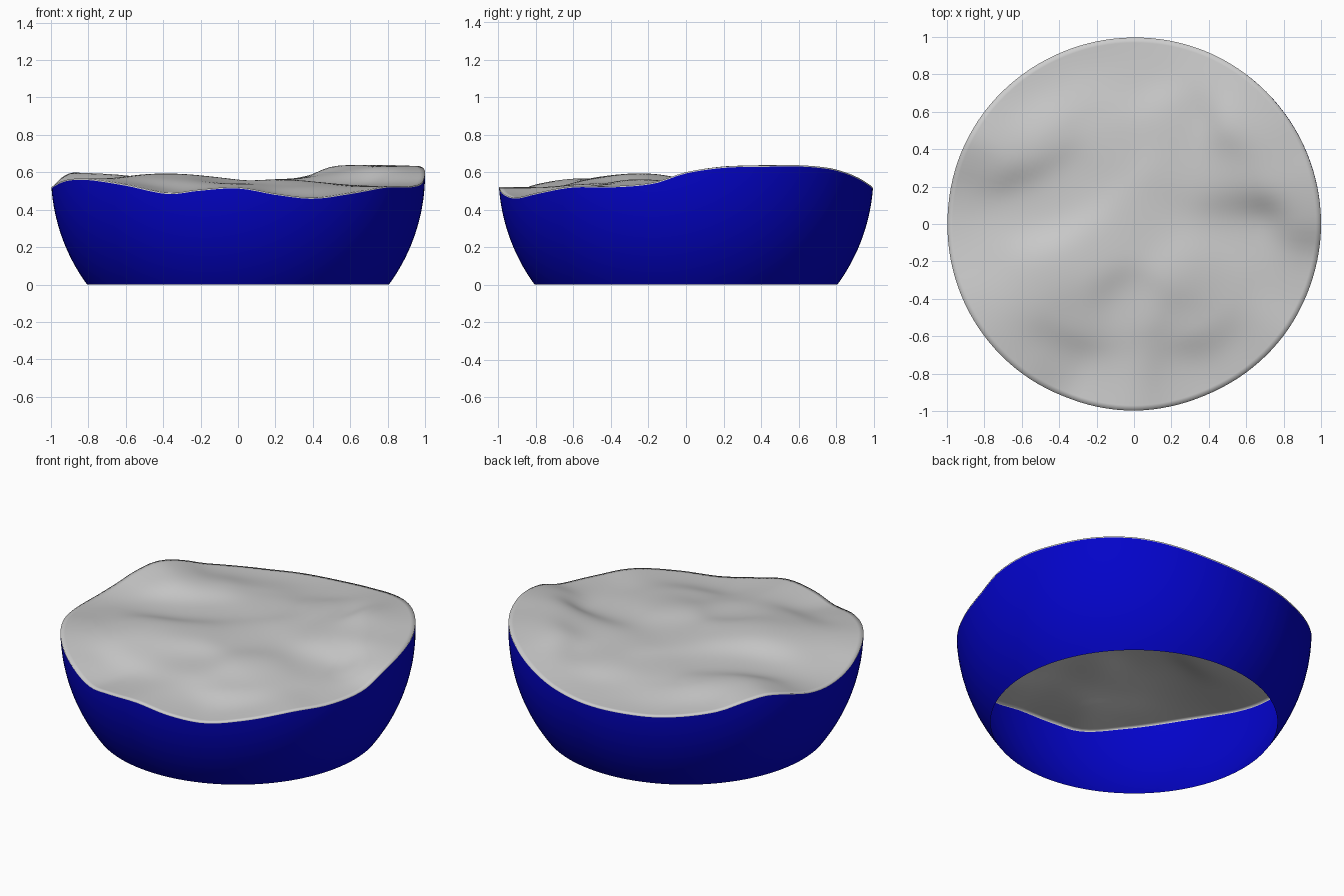
import bpy, math

if "Cube" in bpy.data.objects:
    bpy.data.objects.remove(bpy.data.objects["Cube"])

N = 128          # segments around
WALL_ROWS, TOP_ROWS = 16, 36
CZ = 0.59        # height of the widest circle of the round wall
LIP = 0.007      # pale lip that folds over the wall edge

# Rim height by angle in degrees
RIM = [(0, .60), (12, .63), (24, .635), (37, .637), (50, .622), (58, .60), (66, .573),
       (76, .54), (90, .512), (105, .505), (117, .507), (135, .54), (144, .58),
       (152, .598), (160, .573), (168, .537), (176, .52), (184, .522), (192, .535),
       (205, .562), (217, .565), (233, .535), (248, .49), (258, .508), (270, .52),
       (282, .485), (294, .465), (307, .49), (323, .525), (336, .525), (350, .545)]

# Gentle hills and hollows on the surface: x, y, height
HILLS = [(-.35, -.28, .602), (-.5, -.25, .595), (-.2, -.13, .58), (-.65, -.4, .575),
         (-.35, -.5, .565), (-.35, -.76, .51), (0, 0, .555), (-.05, -.45, .54),
         (.3, -.22, .572), (.45, -.32, .54), (.2, 0, .54), (.5, -.03, .525),
         (.7, -.1, .53), (.35, -.55, .525), (.3, -.8, .475), (0, -.8, .525),
         (.7, -.4, .525), (.5, .25, .59), (.7, .3, .64), (.63, .55, .65),
         (.25, .25, .56), (.25, .6, .565), (0, .8, .52), (-.1, .45, .545),
         (-.3, .2, .538), (-.5, .08, .535), (-.7, .05, .525), (-.7, .4, .595),
         (-.5, .52, .57), (-.75, -.2, .55), (-.3, .7, .53)]


def rim(a):
    """Smooth periodic interpolation of the rim heights (Catmull-Rom)."""
    d = math.degrees(a) % 360
    n = len(RIM)
    i = max(k for k in range(n) if RIM[k][0] <= d)

    def pt(k):
        return RIM[k % n][0] + 360 * (k // n), RIM[k % n][1]
    (x0, y0), (x1, y1), (x2, y2), (x3, y3) = (pt(i + k) for k in (-1, 0, 1, 2))
    h = x2 - x1
    t = (d - x1) / h
    m1, m2 = (y2 - y0) / (x2 - x0) * h, (y3 - y1) / (x3 - x1) * h
    return ((2*t**3 - 3*t*t + 1) * y1 + (t**3 - 2*t*t + t) * m1
            + (3*t*t - 2*t**3) * y2 + (t**3 - t*t) * m2)


def wall_radius(z):
    return math.sqrt(1 - (z - CZ) ** 2)


ANGLES = [2 * math.pi * k / N for k in range(N)]
RIMS = [rim(a) for a in ANGLES]
CONTROLS = HILLS + [(wall_radius(z) * math.cos(a), wall_radius(z) * math.sin(a), z)
                    for a, z in list(zip(ANGLES, RIMS))[::4]]


def hill(x, y):
    """Soft weighted average of nearby control heights."""
    total = weight = 0
    for cx, cy, cz in CONTROLS:
        w = math.exp(-((x - cx) ** 2 + (y - cy) ** 2) / .03) + 1e-5
        total += w * cz
        weight += w
    return total / weight


def point(r, a, z):
    return (r * math.cos(a), r * math.sin(a), z)


def make(name, rings, centre=None, color=None):
    """Join rings of N points (bottom / outside first) into a smooth shell."""
    verts = [p for ring in rings for p in ring]
    faces = [(j*N + k, j*N + (k+1) % N, (j+1)*N + (k+1) % N, (j+1)*N + k)
             for j in range(len(rings) - 1) for k in range(N)]
    if centre:
        last = (len(rings) - 1) * N
        faces += [(last + k, last + (k+1) % N, len(verts)) for k in range(N)]
        verts.append(centre)
    mesh = bpy.data.meshes.new(name)
    mesh.from_pydata(verts, [], faces)
    mesh.shade_smooth()
    obj = bpy.data.objects.new(name, mesh)
    bpy.context.collection.objects.link(obj)
    if color:
        mat = bpy.data.materials.new(name + "_blue")
        mat.diffuse_color = color
        mat.use_nodes = True
        mat.node_tree.nodes["Principled BSDF"].inputs["Base Color"].default_value = mat.diffuse_color
        mesh.materials.append(mat)
    return obj


# Round blue wall, open underneath, following the wavy rim
wall = []
for j in range(WALL_ROWS + 1):
    t = j / WALL_ROWS
    zs = [t * (h - LIP) for h in RIMS]
    wall.append([point(wall_radius(z), a, z) for z, a in zip(zs, ANGLES)])
make("bowl_wall", wall, color=(0.001, 0.001, 0.58, 1))

# Grey rolling surface with its lip meeting the wall
top = [wall[-1]]
for j in range(TOP_ROWS):
    t = 1 - j / TOP_ROWS
    b = max(0, (t - .65) / .35)
    b = b * b * (3 - 2 * b)
    ring = []
    for a, h in zip(ANGLES, RIMS):
        x, y, _ = point(t * wall_radius(h), a, 0)
        ring.append((x, y, b * h + (1 - b) * hill(x, y)))
    top.append(ring)
make("rolling_surface", top, centre=(0, 0, hill(0, 0)))
